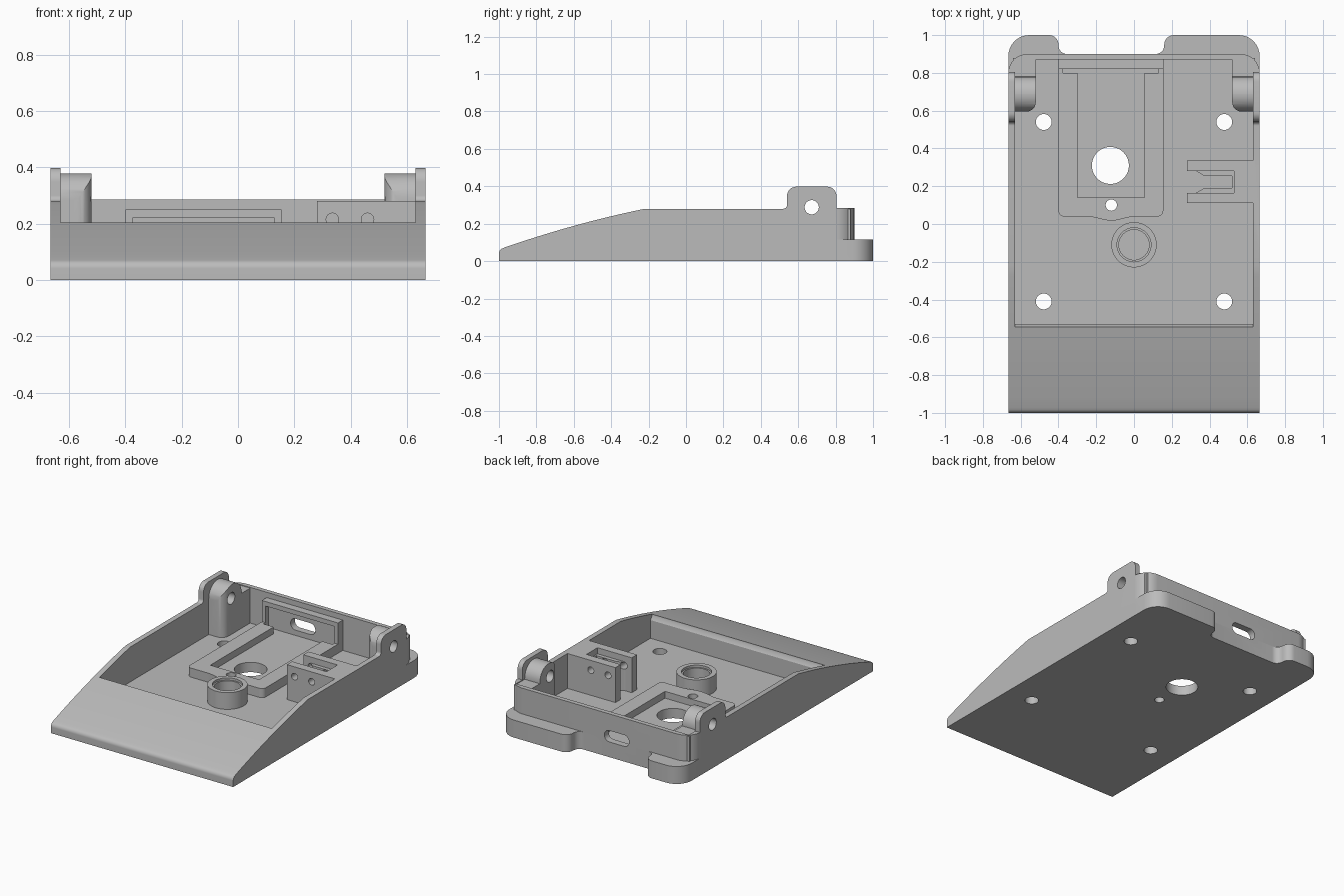
import bpy, bmesh, math
from mathutils import Vector

cube = bpy.data.objects.get("Cube")
if cube:
    bpy.data.objects.remove(cube, do_unlink=True)

grey = bpy.data.materials.new("plain grey")
grey.use_nodes = True
COLOUR = (0.5, 0.5, 0.5, 1)
grey.diffuse_color = COLOUR
grey.node_tree.nodes["Principled BSDF"].inputs["Base Color"].default_value = COLOUR

FLOOR = 0.05   # top of the floor
SINK = 0.03    # parts start inside the floor
RIM = 0.28     # top of the walls


def prism(name, points, axis, lo, hi):
    """Extrude a 2D outline along an axis: x takes (y, z), y takes (x, z), z takes (x, y)."""
    place = {"x": lambda a, b, t: (t, a, b),
             "y": lambda a, b, t: (a, t, b),
             "z": lambda a, b, t: (a, b, t)}[axis]
    bm = bmesh.new()
    low = [bm.verts.new(place(a, b, lo)) for a, b in points]
    high = [bm.verts.new(place(a, b, hi)) for a, b in points]
    bm.faces.new(low)
    bm.faces.new(high)
    for i in range(len(points)):
        j = (i + 1) % len(points)
        bm.faces.new((low[i], low[j], high[j], high[i]))
    bmesh.ops.recalc_face_normals(bm, faces=bm.faces)
    mesh = bpy.data.meshes.new(name)
    bm.to_mesh(mesh)
    bm.free()
    mesh.materials.append(grey)
    obj = bpy.data.objects.new(name, mesh)
    bpy.context.collection.objects.link(obj)
    return obj


def rounded(corners, steps=8):
    """Fillet each (a, b, radius) corner of an outline."""
    out = []
    for i, (a, b, r) in enumerate(corners):
        p = Vector((a, b))
        if r == 0:
            out.append(p)
            continue
        u = (Vector(corners[i - 1][:2]) - p).normalized()
        v = (Vector(corners[(i + 1) % len(corners)][:2]) - p).normalized()
        half = u.angle(v) / 2
        centre = p + (u + v).normalized() * (r / math.sin(half))
        start = p + u * (r / math.tan(half)) - centre
        end = p + v * (r / math.tan(half)) - centre
        sweep = start.angle_signed(end)
        for k in range(steps + 1):
            t = -sweep * k / steps
            out.append(centre + Vector((start.x * math.cos(t) - start.y * math.sin(t),
                                        start.x * math.sin(t) + start.y * math.cos(t))))
    return out


def rect(a0, a1, b0, b1, r=0):
    return rounded([(a0, b0, r), (a1, b0, r), (a1, b1, r), (a0, b1, r)])


def disc(a, b, r, n=40):
    return [(a + r * math.cos(2 * math.pi * k / n), b + r * math.sin(2 * math.pi * k / n))
            for k in range(n)]


def combine(target, tool, operation):
    mod = target.modifiers.new("combine", "BOOLEAN")
    mod.operation = operation
    mod.solver = "EXACT"
    mod.object = tool
    bpy.context.view_layer.objects.active = target
    bpy.ops.object.modifier_apply(modifier=mod.name)
    bpy.data.objects.remove(tool, do_unlink=True)


def add(*args):
    combine(body, prism(*args), "UNION")


def cut(*args):
    combine(body, prism(*args), "DIFFERENCE")


# Wedge body with hinge ears in its side profile
ramp = []
for k in range(15):
    t = k / 14
    ramp.append((-0.97 + 0.75 * t, 0.073 + 0.26 * t - 0.053 * t * t, 0))
profile = rounded([(-1, 0, 0), (-1, 0.06, 0.03)] + ramp +
                  [(0.54, RIM, 0.02), (0.54, 0.398, 0.05), (0.805, 0.398, 0.05),
                   (0.805, RIM + 0.005, 0), (0.9, RIM + 0.005, 0), (0.9, 0, 0)])
body = prism("base_housing", profile, "x", -0.665, 0.665)
plan = prism("plan", rounded([(-0.665, -1.1, 0), (0.665, -1.1, 0),
                              (0.665, 0.9, 0.1), (-0.665, 0.9, 0.1)]), "z", -0.1, 0.6)
combine(body, plan, "INTERSECT")

# Open tray with a sloped front lip
cut("tray_cavity", [(-0.53, FLOOR), (0.87, FLOOR), (0.87, 0.6), (-0.6, 0.6),
                    (-0.548, 0.22), (-0.543, 0.19), (-0.53, 0.17)], "x", -0.63, 0.63)

# Rear foot with a notch for the cable
add("rear_foot", rounded([(-0.665, 0.6, 0), (0.665, 0.6, 0), (0.665, 1, 0.11), (0.16, 1, 0.05),
                          (0.16, 0.9, 0.045), (-0.4, 0.9, 0.045), (-0.4, 1, 0.05),
                          (-0.665, 1, 0.11)]), "z", 0, 0.115)
cut("foot_clearance", rect(-0.63, 0.63, 0.5, 0.87), "z", FLOOR, 0.2)

# Hinge posts: a round-topped column tied to the back wall on each side
for s in (-1, 1):
    x0, x1 = sorted((s * 0.52, s * 0.64))
    post = prism("hinge_post", rounded([(0.595, SINK, 0), (0.78, SINK, 0),
                                        (0.78, 0.378, 0.09), (0.595, 0.378, 0.09)]), "x", x0, x1)
    corner = [(s * 0.52, 0.5, 0), (s * 0.7, 0.5, 0), (s * 0.7, 0.9, 0), (s * 0.52, 0.9, 0)]
    corner[0] = (s * 0.52, 0.595, 0.05)
    corner[1] = (s * 0.7, 0.595, 0)
    combine(post, prism("post_plan", rounded(corner), "z", 0, 0.6), "INTERSECT")
    combine(body, post, "UNION")
    add("post_web", rect(x0, x1, 0.7, 0.88), "z", SINK, RIM)
cut("hinge_hole", disc(0.672, 0.288, 0.038), "x", -1, 1)

# Board cradle: raised rim with a bowed front, open recess and rear frame
bow = [(-0.25 + 0.26 * k / 12, 0.04 - 0.022 * math.sin(math.pi * k / 12) ** 2, 0)
       for k in range(13)]
add("cradle_rim", rounded([(-0.4, 0.04, 0.03)] + bow +
                          [(0.155, 0.04, 0.03), (0.155, 0.88, 0), (-0.4, 0.88, 0)]),
    "z", SINK, 0.11)
add("cradle_frame", rect(-0.4, 0.155, 0.82, 0.88), "z", SINK, 0.25)
cut("cradle_recess", rect(-0.3, 0.055, 0.14, 0.82), "z", 0.065, 0.2)
cut("frame_recess", rect(-0.375, 0.13, 0.065, 0.22), "y", 0.8, 0.855)
cut("cable_slot", rect(-0.215, -0.035, 0.1, 0.175, 0.036), "y", 0.8, 1.1)

# Switch clamp against the side wall
add("switch_clamp", rect(0.28, 0.64, 0.11, 0.335), "z", SINK, RIM)
cut("clamp_mouth", rounded([(0.2, 0.165, 0), (0.33, 0.165, 0.02), (0.37, 0.19, 0.02),
                            (0.52, 0.19, 0), (0.52, 0.255, 0), (0.37, 0.255, 0.02),
                            (0.33, 0.28, 0.02), (0.2, 0.28, 0)]), "z", FLOOR, 0.5)
cut("clamp_ledge", rect(0.2, 0.53, 0.165, 0.28), "z", 0.24, 0.5)
for x in (0.335, 0.46):
    cut("clamp_screw_hole", disc(x, 0.215, 0.022), "y", 0.05, 0.4)

# Round boss with a chamfered blind bore
add("round_boss", disc(0, -0.11, 0.12), "z", SINK, 0.16)
cut("boss_bore", disc(0, -0.11, 0.08), "z", 0.06, 0.3)
cut("boss_counterbore", disc(0, -0.11, 0.09), "z", 0.145, 0.3)

# Through holes in the floor
holes = [(sx * 0.478, y, 0.042) for sx in (-1, 1) for y in (0.54, -0.41)]
for x, y, r in holes + [(-0.12, 0.1, 0.03), (-0.125, 0.31, 0.098)]:
    cut("floor_hole", disc(x, y, r), "z", -0.1, 0.2)

# Smooth curves, crisp edges
bpy.ops.object.select_all(action="DESELECT")
body.select_set(True)
bpy.context.view_layer.objects.active = body
bpy.ops.object.shade_smooth_by_angle(angle=math.radians(30))
